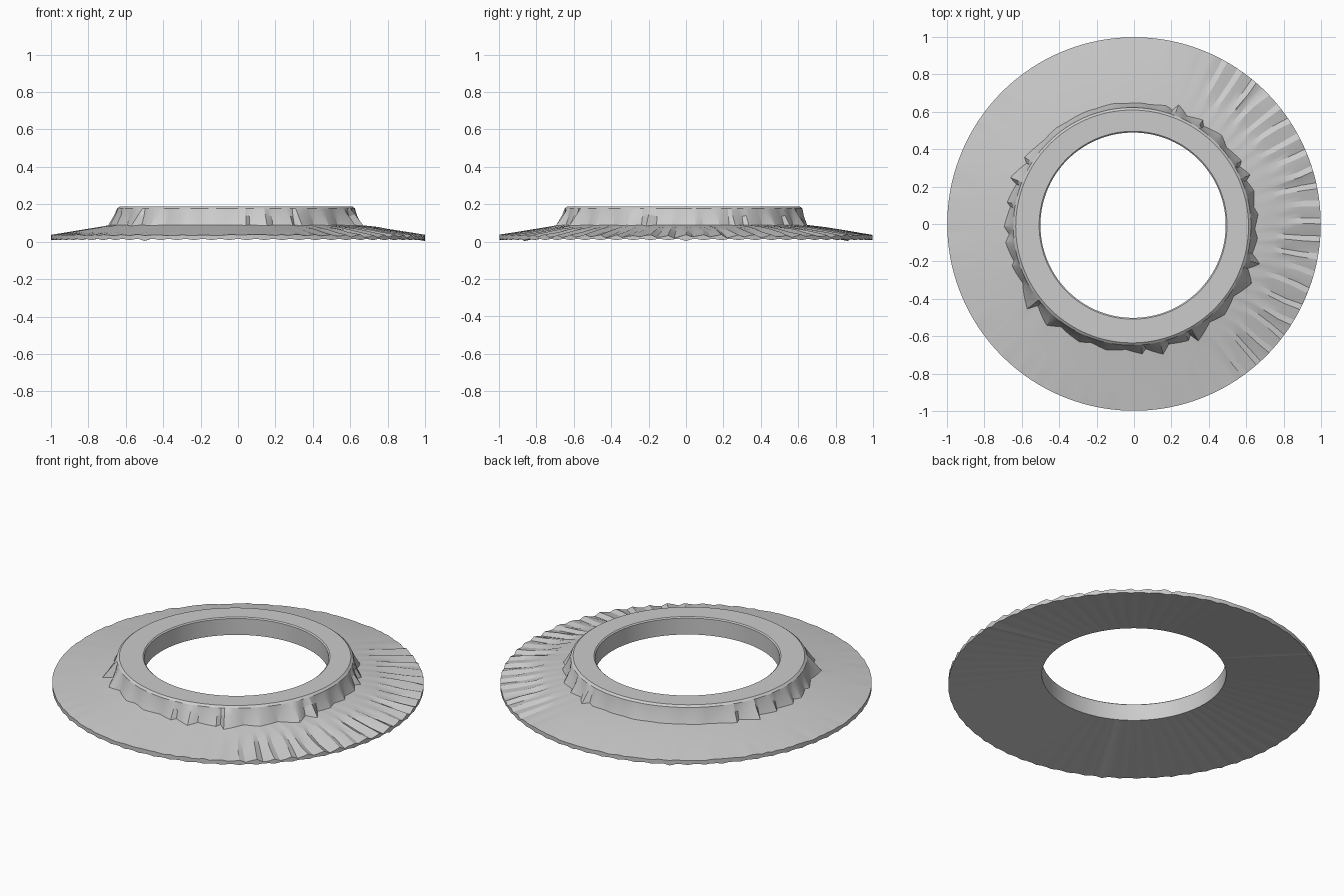
import bpy, bmesh, math, random

if "Cube" in bpy.data.objects:
    bpy.data.objects.remove(bpy.data.objects["Cube"])

random.seed(4)
SEG = 198                      # three segments per radial ridge

grey = bpy.data.materials.new("light grey")
grey.diffuse_color = (0.6, 0.6, 0.6, 1)
grey.use_nodes = True
grey.node_tree.nodes["Principled BSDF"].inputs["Base Color"].default_value = grey.diffuse_color


def ridge_strength(a):
    """Ridges cover only the +x side and fade out toward front and back."""
    d = abs(math.degrees(math.atan2(math.sin(a), math.cos(a))))
    return max(0.0, min(1.0, (72 - d) / 22))


def chip_strength(s):
    """Chips are weakest at the back left of the collar."""
    d = abs(360 * s / SEG - 105)
    return max(0.15, min(1.0, (d - 12) / 30))


# Irregular buttress chips around the collar: one value per segment
chip = [0.0] * SEG
i = 0
while i < SEG - 3:
    width = random.randint(4, 9)
    peak, height = random.randint(1, width - 1), random.uniform(0.25, 1.0)
    for k in range(width):
        if i + k < SEG:
            t = k / peak if k <= peak else (width - k) / (width - peak)
            chip[i + k] = t * height * chip_strength(i + k)
    i += width

# Each ridge has its own depth and sideways bend
ridge_depth = [random.uniform(0.6, 1.2) for _ in range(SEG // 3)]
ridge_bend = [random.uniform(-0.02, 0.02) for _ in range(SEG // 3)]

# Profile from the bore bottom, over the collar and flange, to the rim bottom;
# the underside is a shallow hollow cone
# radius, height, chip effect on radius, chip effect on height, ridge depth
profile = [
    (0.495, 0.085, 0, 0, 0),
    (0.495, 0.182, 0, 0, 0),
    (0.502, 0.188, 0, 0, 0),
    (0.622, 0.188, 0, 0, 0),
    (0.635, 0.178, 0, 0, 0),
    (0.643, 0.135, 0.020, 0.012, 0),
    (0.658, 0.090, 0.055, -0.006, 0),
    (0.745, 0.078, 0, 0, 0.004),
    (0.820, 0.066, 0, 0, 0.013),
    (0.910, 0.051, 0, 0, 0.016),
    (0.998, 0.036, 0, 0, 0.013),
    (0.998, 0.012, 0, 0, 0),
]
saw = (0.0, -1.0, -0.5)        # one ridge: crest, steep drop, slow rise

bm = bmesh.new()
rings = []
for j, (r, z, cr, cz, depth) in enumerate(profile):
    ring = []
    for s in range(SEG):
        a = 2 * math.pi * s / SEG
        f = ridge_strength(a)
        rr = r + cr * chip[s]
        zz = z + cz * chip[s] + depth * f * saw[s % 3] * ridge_depth[s // 3]
        if depth and j < 10:                       # wandering ridge lines
            rr += random.uniform(-0.015, 0.015) * f
            a += ridge_bend[s // 3] * f * (1 - abs(r - 0.86) / 0.14)
        if j == 10:                                # slightly chipped rim edge
            zz += random.uniform(-0.004, 0.003)
        if j == 11:                                # scalloped rim bottom
            zz += 0.006 * abs(math.sin(a * 33)) - 0.004
        if j == 11 and s % 66 == 0:
            zz = 0.004
        shift = 1.0 if 3 <= j <= 6 else (0.5 if j < 3 else 0.0)
        ring.append(bm.verts.new((rr * math.cos(a) - 0.01 * shift,
                                  rr * math.sin(a) - 0.013 * shift, zz)))
    rings.append(ring)

# Skin the rings into a closed body
for j in range(len(rings)):
    lo, hi = rings[j], rings[(j + 1) % len(rings)]
    for s in range(SEG):
        n = (s + 1) % SEG
        bm.faces.new((lo[s], lo[n], hi[n], hi[s]))
bmesh.ops.recalc_face_normals(bm, faces=bm.faces)

mesh = bpy.data.meshes.new("flanged_ring")
bm.to_mesh(mesh)
bm.free()
mesh.materials.append(grey)
ob = bpy.data.objects.new("flanged_ring", mesh)
bpy.context.collection.objects.link(ob)

# Soft broad surfaces, crisp chips and ridges
bpy.context.view_layer.objects.active = ob
ob.select_set(True)
bpy.ops.object.shade_smooth_by_angle(angle=math.radians(20))
